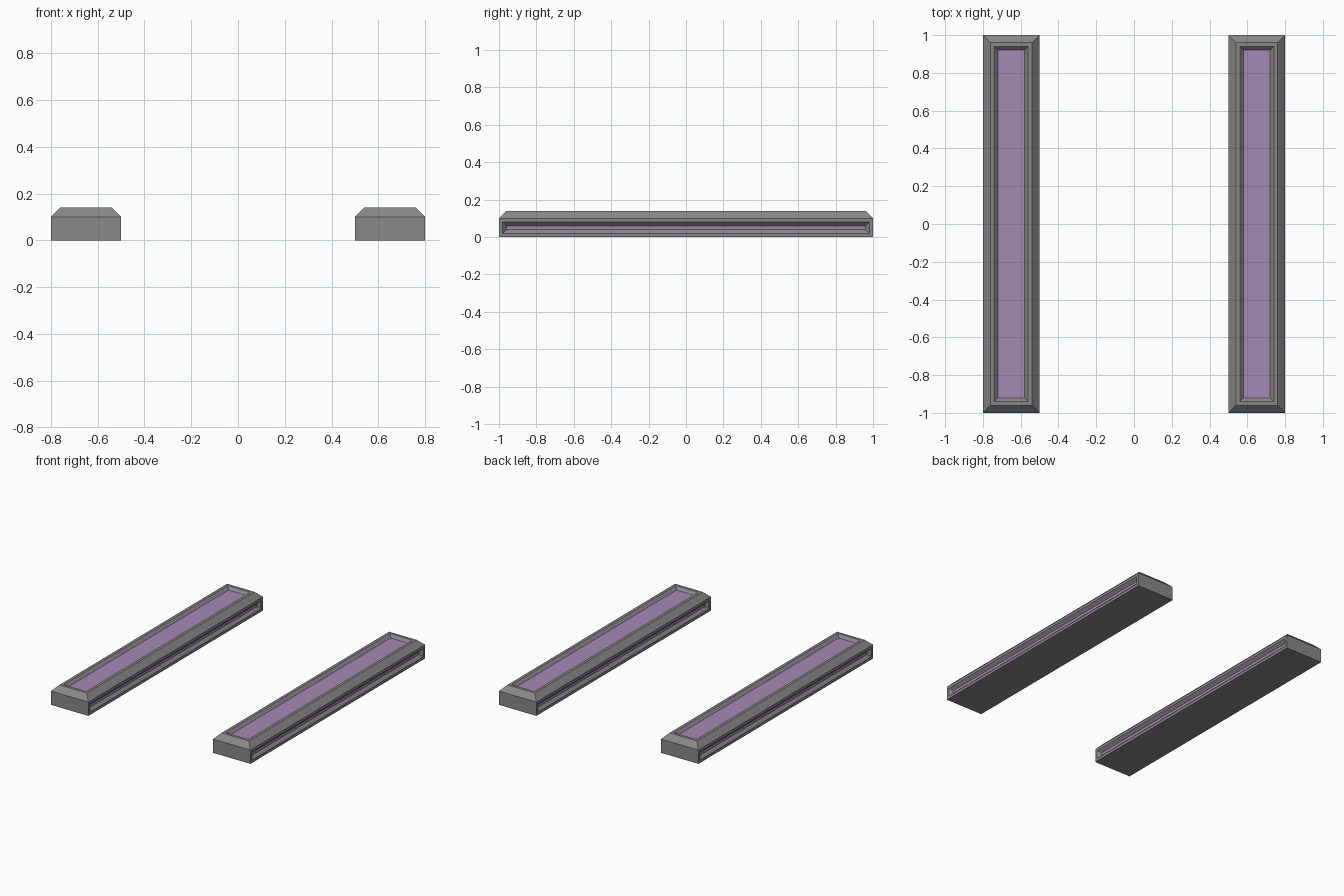
import bpy, bmesh
from mathutils import Vector

cube = bpy.data.objects.get("Cube")
if cube:
    bpy.data.objects.remove(cube, do_unlink=True)


def material(name, rgb):
    m = bpy.data.materials.new(name)
    m.use_nodes = True
    m.diffuse_color = (*rgb, 1)
    m.node_tree.nodes["Principled BSDF"].inputs["Base Color"].default_value = (*rgb, 1)
    return m


gray = material("gray metal", (0.25, 0.25, 0.25))
purple = material("purple panel", (0.38, 0.25, 0.47))


def facing(bm, direction):
    """Largest face pointing in the given direction."""
    d = Vector(direction)
    return max((f for f in bm.faces if f.normal.dot(d) > 0.99), key=lambda f: f.calc_area())


def sunk_panel(bm, face, rim, slope, depth, slot):
    """Flat rim, then a sloped recess ending in a coloured floor."""
    bmesh.ops.inset_region(bm, faces=[face], thickness=rim, use_even_offset=True)
    bmesh.ops.inset_region(bm, faces=[face], thickness=slope, depth=-depth, use_even_offset=True)
    face.material_index = slot


def light_bar(name, x):
    bm = bmesh.new()
    bmesh.ops.create_cube(bm, size=1)
    for v in bm.verts:
        v.co = (v.co.x * 0.3, v.co.y * 2, (v.co.z + 0.5) * 0.1)
    bm.normal_update()

    # Chamfered cap with a sunken panel
    top = facing(bm, (0, 0, 1))
    bmesh.ops.inset_region(bm, faces=[top], thickness=0.04, depth=0.04, use_even_offset=True)
    sunk_panel(bm, top, 0.02, 0.02, 0.02, 1)

    # Sunken strips along both long sides
    for side in (-1, 1):
        bm.normal_update()
        sunk_panel(bm, facing(bm, (side, 0, 0)), 0.02, 0.02, 0.02, 1)

    mesh = bpy.data.meshes.new(name)
    bm.to_mesh(mesh)
    bm.free()
    mesh.materials.append(gray)
    mesh.materials.append(purple)
    obj = bpy.data.objects.new(name, mesh)
    obj.location.x = x
    bpy.context.collection.objects.link(obj)


light_bar("left_light_bar", 0.65)
light_bar("right_light_bar", -0.65)
